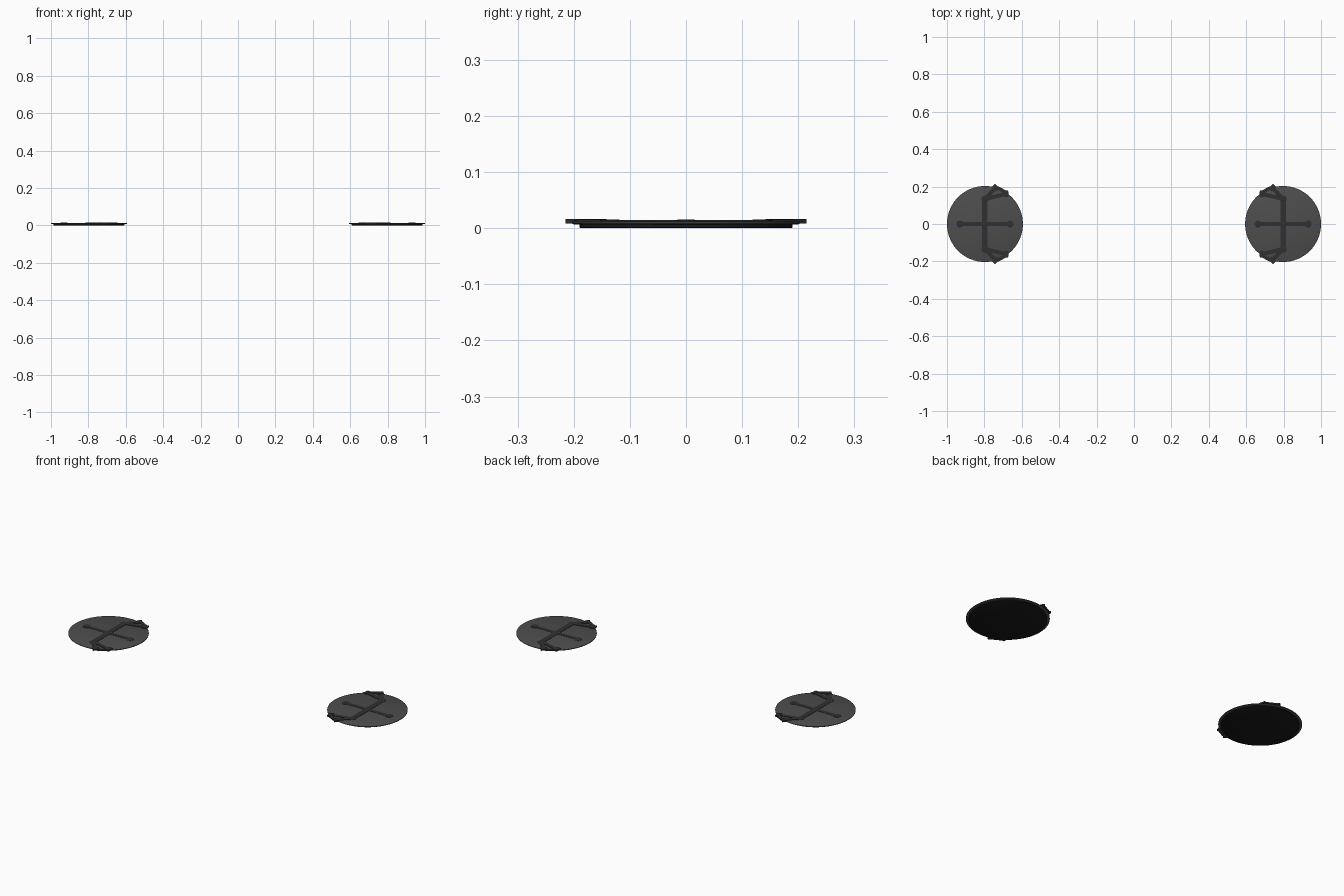
import bpy, bmesh, math
from mathutils import Matrix, Vector

if "Cube" in bpy.data.objects:
    bpy.data.objects.remove(bpy.data.objects["Cube"])

CX = 0.797   # disc centre distance from the middle


def material(name, v):
    m = bpy.data.materials.new(name)
    m.diffuse_color = (v, v, v, 1)
    m.use_nodes = True
    m.node_tree.nodes["Principled BSDF"].inputs["Base Color"].default_value = m.diffuse_color
    return m


grey = material("plate_grey", 0.075)
dark = material("strap_dark", 0.03)
black = material("rubber_black", 0.01)


def finish(name, bm, mat):
    me = bpy.data.meshes.new(name)
    bmesh.ops.recalc_face_normals(bm, faces=bm.faces)
    bm.to_mesh(me)
    bm.free()
    me.materials.append(mat)
    ob = bpy.data.objects.new(name, me)
    bpy.context.collection.objects.link(ob)
    return ob


def lathe(name, profile, centre, mat, n=64):
    """Closed turned solid from (radius, z) rings."""
    bm = bmesh.new()
    rings = []
    for r, z in profile:
        rings.append([bm.verts.new((centre[0] + r * math.cos(2 * math.pi * i / n),
                                    centre[1] + r * math.sin(2 * math.pi * i / n), z))
                      for i in range(n)])
    for a, b in zip(rings, rings[1:]):
        for i in range(n):
            j = (i + 1) % n
            bm.faces.new((a[i], a[j], b[j], b[i]))
    bm.faces.new(rings[0])
    bm.faces.new(rings[-1])
    ob = finish(name, bm, mat)
    bpy.ops.object.select_all(action='DESELECT')
    bpy.context.view_layer.objects.active = ob
    ob.select_set(True)
    bpy.ops.object.shade_smooth_by_angle(angle=math.radians(35))
    return ob


def bar(name, p, q, width, z0, z1, mat):
    """Flat bar between two plan points."""
    p, q = Vector(p), Vector(q)
    d, mid = q - p, (p + q) / 2
    bm = bmesh.new()
    bmesh.ops.create_cube(bm, size=1, matrix=Matrix.Translation((mid.x, mid.y, (z0 + z1) / 2))
                          @ Matrix.Rotation(math.atan2(d.y, d.x), 4, 'Z')
                          @ Matrix.Diagonal((d.length, width, z1 - z0, 1)))
    return finish(name, bm, mat)


for side, s in (("left", -1), ("right", 1)):
    c = (s * CX, 0)

    def at(x, y):
        # local plan point, +x pointing towards the middle of the model
        return (s * (CX - x), y)

    # rubber base and bevelled plate
    lathe(side + "_base", [(0.187, 0.0), (0.19, 0.0015), (0.19, 0.0085)], c, black)
    lathe(side + "_plate", [(0.2, 0.007), (0.203, 0.0085), (0.203, 0.0115), (0.2, 0.0127)], c, grey)

    # crossed straps with studs
    bar(side + "_cross_strap_long", at(0, -0.134), at(0, 0.134), 0.03, 0.012, 0.0142, dark)
    bar(side + "_cross_strap_wide", at(-0.134, 0), at(0.134, 0), 0.022, 0.012, 0.0138, dark)
    for i, (x, y) in enumerate([(0, 0), (0.134, 0), (-0.134, 0), (0, 0.134), (0, -0.134)]):
        lathe(f"{side}_stud_{i}", [(0.019, 0.012), (0.019, 0.0142), (0.015, 0.0152)],
              at(x, y), dark, 20)

    # forked rim clips
    for end, t in (("front", -1), ("back", 1)):
        root = Vector((0, 0.134))
        for k, tip in enumerate([Vector((0.063, 0.2)), Vector((0.122, 0.163))]):
            u = (tip - root).normalized()
            a, b = tip - u * 0.02, tip + u * 0.004
            n = f"{side}_{end}_clip_{k}"
            bar(n + "_arm", at(root.x, t * root.y), at(tip.x, t * tip.y), 0.022, 0.012, 0.0152, dark)
            bar(n + "_tab", at(a.x, t * a.y), at(b.x, t * b.y), 0.034, 0.0085, 0.0162, dark)
        # hook running along the rim between the two arms
        bar(f"{side}_{end}_rim_hook", at(0.066, t * 0.194), at(0.122, t * 0.164),
            0.018, 0.0085, 0.0148, dark)
